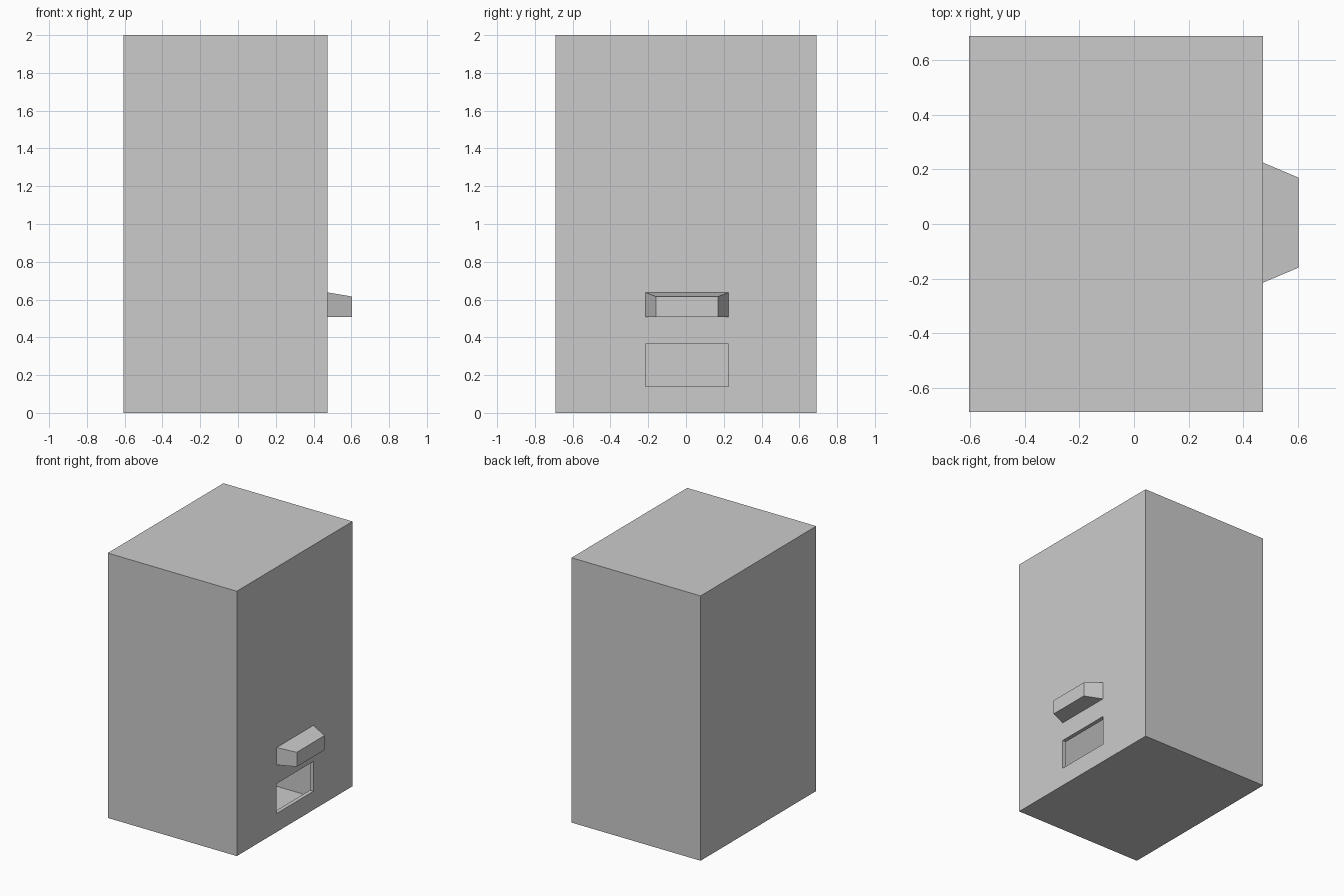
import bpy, bmesh

if "Cube" in bpy.data.objects:
    bpy.data.objects.remove(bpy.data.objects["Cube"])


def block(name, x, y, z, tip=None):
    """Box between x, y, z ranges; tip = (y range, z range) of the +x end."""
    ty, tz = tip or (y, z)
    bm = bmesh.new()
    ends = []
    for px, (y0, y1), (z0, z1) in ((x[0], y, z), (x[1], ty, tz)):
        ends.append([bm.verts.new((px, *p)) for p in ((y0, z0), (y1, z0), (y1, z1), (y0, z1))])
    a, b = ends
    bm.faces.new(a)
    bm.faces.new(b)
    for i in range(4):
        j = (i + 1) % 4
        bm.faces.new((a[i], a[j], b[j], b[i]))
    bmesh.ops.recalc_face_normals(bm, faces=bm.faces)
    mesh = bpy.data.meshes.new(name)
    bm.to_mesh(mesh)
    bm.free()
    obj = bpy.data.objects.new(name, mesh)
    bpy.context.collection.objects.link(obj)
    return obj


FRONT = 0.473          # x of the face with hood and slot
SLOT_Y = (-0.215, 0.225)

# Main cabinet
cabinet = block("cabinet", (-0.605, FRONT), (-0.69, 0.69), (0, 2))

# Slot opening through the thin wall, and the wider bin behind it
cutters = [
    block("slot_cutter", (FRONT - 0.06, FRONT + 0.1), SLOT_Y, (0.14, 0.365)),
    block("bin_cutter", (-0.1, FRONT - 0.03), (-0.34, 0.34), (0.03, 0.8)),
]
for cutter in cutters:
    mod = cabinet.modifiers.new(cutter.name, 'BOOLEAN')
    mod.operation = 'DIFFERENCE'
    mod.solver = 'EXACT'
    mod.object = cutter
    cutter.hide_render = True
    cutter.display_type = 'WIRE'

# Tapered hood above the slot
block("hood", (FRONT, 0.603), SLOT_Y, (0.507, 0.638),
      tip=((-0.16, 0.17), (0.507, 0.616)))
